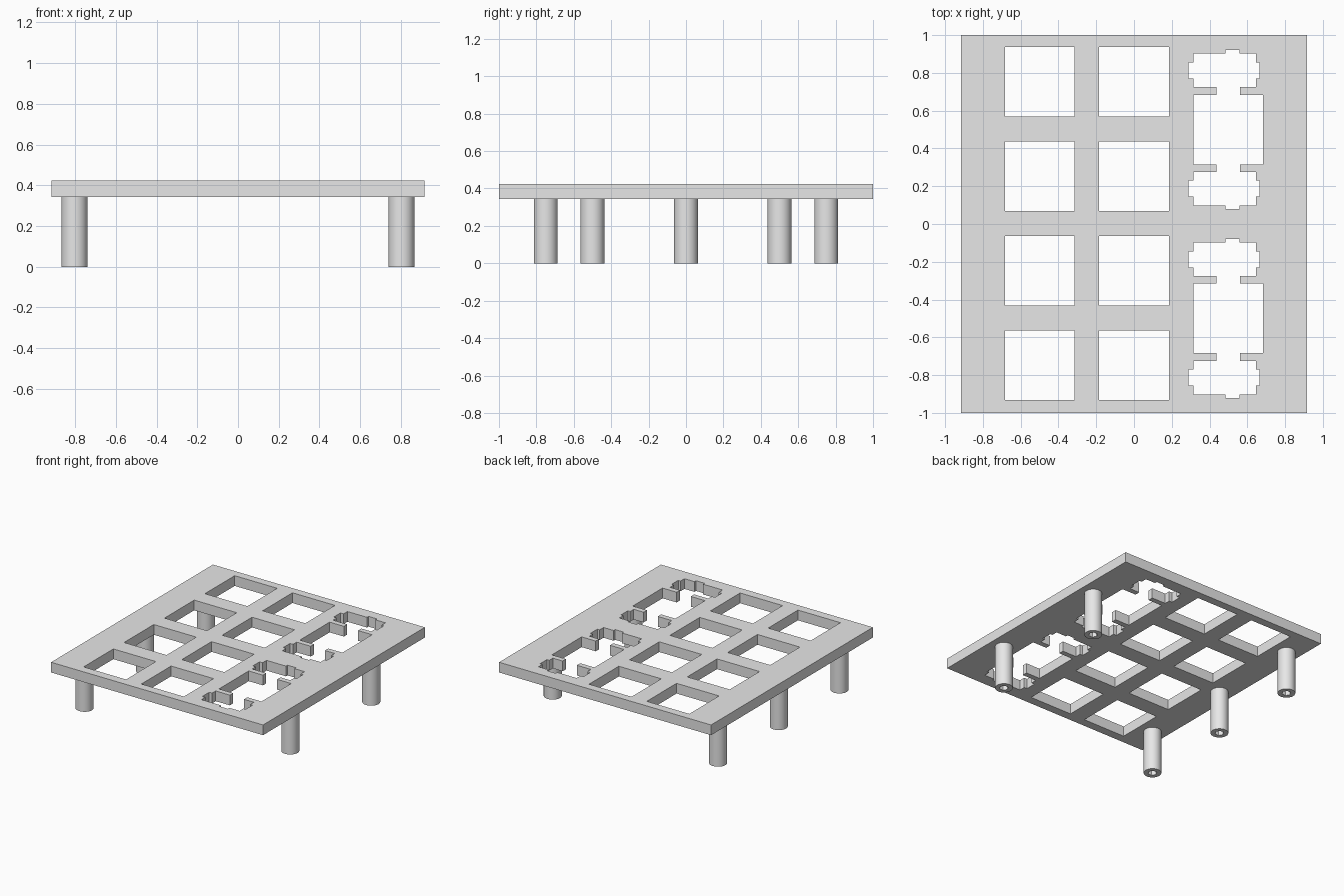
import bpy
import bmesh
from math import cos, sin, tau

if "Cube" in bpy.data.objects:
    bpy.data.objects.remove(bpy.data.objects["Cube"], do_unlink=True)

LEG_TOP, PLATE_TOP = 0.343, 0.423
HALF_X, HALF_Y = 0.917, 1.0
KEY = 0.184          # half width of a square opening

grey = bpy.data.materials.new("light_grey")
grey.use_nodes = True
grey.diffuse_color = (0.8, 0.8, 0.8, 1)
grey.node_tree.nodes["Principled BSDF"].inputs["Base Color"].default_value = (0.8, 0.8, 0.8, 1)


def rectangle(x, y, hx, hy):
    return [(x - hx, y - hy), (x + hx, y - hy), (x + hx, y + hy), (x - hx, y + hy)]


def ring(x, y, radius, sides):
    return [(x + radius * cos(tau * i / sides), y + radius * sin(tau * i / sides))
            for i in range(sides)]


def extruded(name, outlines, z0, z1):
    """Solid between two heights from an outer outline plus hole outlines."""
    curve = bpy.data.curves.new(name, "CURVE")
    curve.dimensions = "2D"
    curve.fill_mode = "BOTH"
    curve.extrude = (z1 - z0) / 2
    for points in outlines:
        spline = curve.splines.new("POLY")
        spline.points.add(len(points) - 1)
        for p, (x, y) in zip(spline.points, points):
            p.co = (x, y, 0, 1)
        spline.use_cyclic_u = True
    source = bpy.data.objects.new(name + "_outline", curve)
    bpy.context.collection.objects.link(source)
    graph = bpy.context.evaluated_depsgraph_get()
    mesh = bpy.data.meshes.new_from_object(source.evaluated_get(graph))
    bpy.data.objects.remove(source, do_unlink=True)
    bpy.data.curves.remove(curve)

    bm = bmesh.new()
    bm.from_mesh(mesh)
    bmesh.ops.remove_doubles(bm, verts=bm.verts, dist=0.0005)
    bmesh.ops.translate(bm, verts=bm.verts, vec=(0, 0, (z0 + z1) / 2))
    bmesh.ops.recalc_face_normals(bm, faces=bm.faces)
    for face in bm.faces:
        face.smooth = False
        face.material_index = 0
    bm.to_mesh(mesh)
    bm.free()
    mesh.materials.clear()
    mesh.materials.append(grey)
    obj = bpy.data.objects.new(name, mesh)
    bpy.context.collection.objects.link(obj)
    return obj


# Upper half of the notched opening, right to left, about its centre
half_notch = [
    (0.182, 0.184), (0.06, 0.184), (0.06, 0.225), (0.145, 0.225),
    (0.145, 0.27), (0.165, 0.27), (0.165, 0.354), (0.145, 0.354),
    (0.145, 0.402), (0.058, 0.402), (0.058, 0.421), (-0.016, 0.421),
    (-0.016, 0.402), (-0.185, 0.402), (-0.185, 0.354), (-0.211, 0.354),
    (-0.211, 0.27), (-0.185, 0.27), (-0.185, 0.225), (-0.063, 0.225),
    (-0.063, 0.184), (-0.186, 0.184)]
notch = half_notch + [(x, -y) for x, y in reversed(half_notch)]

# Plate with square and notched openings
outlines = [rectangle(0, 0, HALF_X, HALF_Y)]
for x in (-0.5, 0):
    for y in (-0.748, -0.248, 0.252, 0.752):
        outlines.append(rectangle(x, y, KEY, KEY))
for cy in (-0.5, 0.5):
    outlines.append([(0.5 + x, cy + y) for x, y in notch])
extruded("plate", outlines, LEG_TOP, PLATE_TOP)

# Hollow legs: three on the right edge, two on the left
for side, x, rows in (("right", -0.803, (-0.75, 0, 0.75)), ("left", 0.803, (-0.5, 0.5))):
    for i, y in enumerate(rows):
        leg = extruded(f"{side}_leg_{i + 1}",
                       [ring(x, y, 0.064, 32), ring(x, y, 0.033, 6)], 0, LEG_TOP)
        bpy.ops.object.select_all(action="DESELECT")
        leg.select_set(True)
        bpy.context.view_layer.objects.active = leg
        bpy.ops.object.shade_smooth_by_angle()
